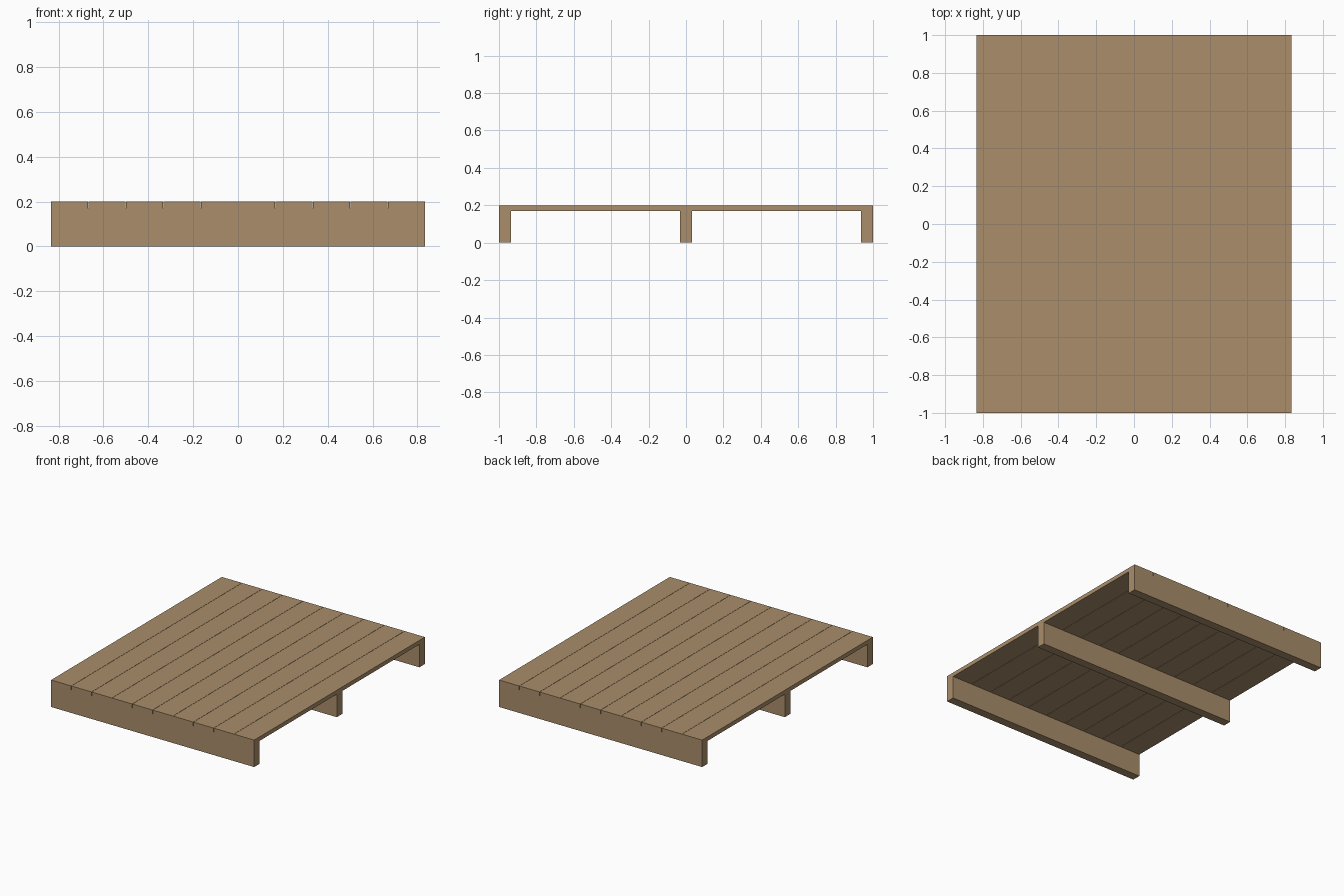
import bpy

if "Cube" in bpy.data.objects:
    bpy.data.objects.remove(bpy.data.objects["Cube"])

wood = bpy.data.materials.new("wood")
wood.diffuse_color = (0.40, 0.27, 0.145, 1)
wood.use_nodes = True
wood.node_tree.nodes["Principled BSDF"].inputs["Base Color"].default_value = wood.diffuse_color

WIDTH, LENGTH = 1.666, 2.0
DECK_Z, TOP_Z = 0.17, 0.20
BEAM = 0.064
PLANKS = 10
GAP = 0.002


def box(name, centre, size):
    bpy.ops.mesh.primitive_cube_add(size=1, location=centre)
    ob = bpy.context.object
    ob.name = name
    ob.scale = size
    bpy.ops.object.transform_apply(location=False, rotation=False, scale=True)
    ob.data.materials.append(wood)
    return ob


# Deck planks running front to back
pitch = (WIDTH + GAP) / PLANKS
for i in range(PLANKS):
    x = (i - (PLANKS - 1) / 2) * pitch
    box(f"deck_plank_{i + 1}", (x, 0, (DECK_Z + TOP_Z) / 2),
        (pitch - GAP, LENGTH, TOP_Z - DECK_Z))

# Support beams across the underside
edge = (LENGTH - BEAM) / 2
for name, y in (("front_beam", -edge), ("middle_beam", 0), ("back_beam", edge)):
    box(name, (0, y, DECK_Z / 2), (WIDTH, BEAM, DECK_Z))
